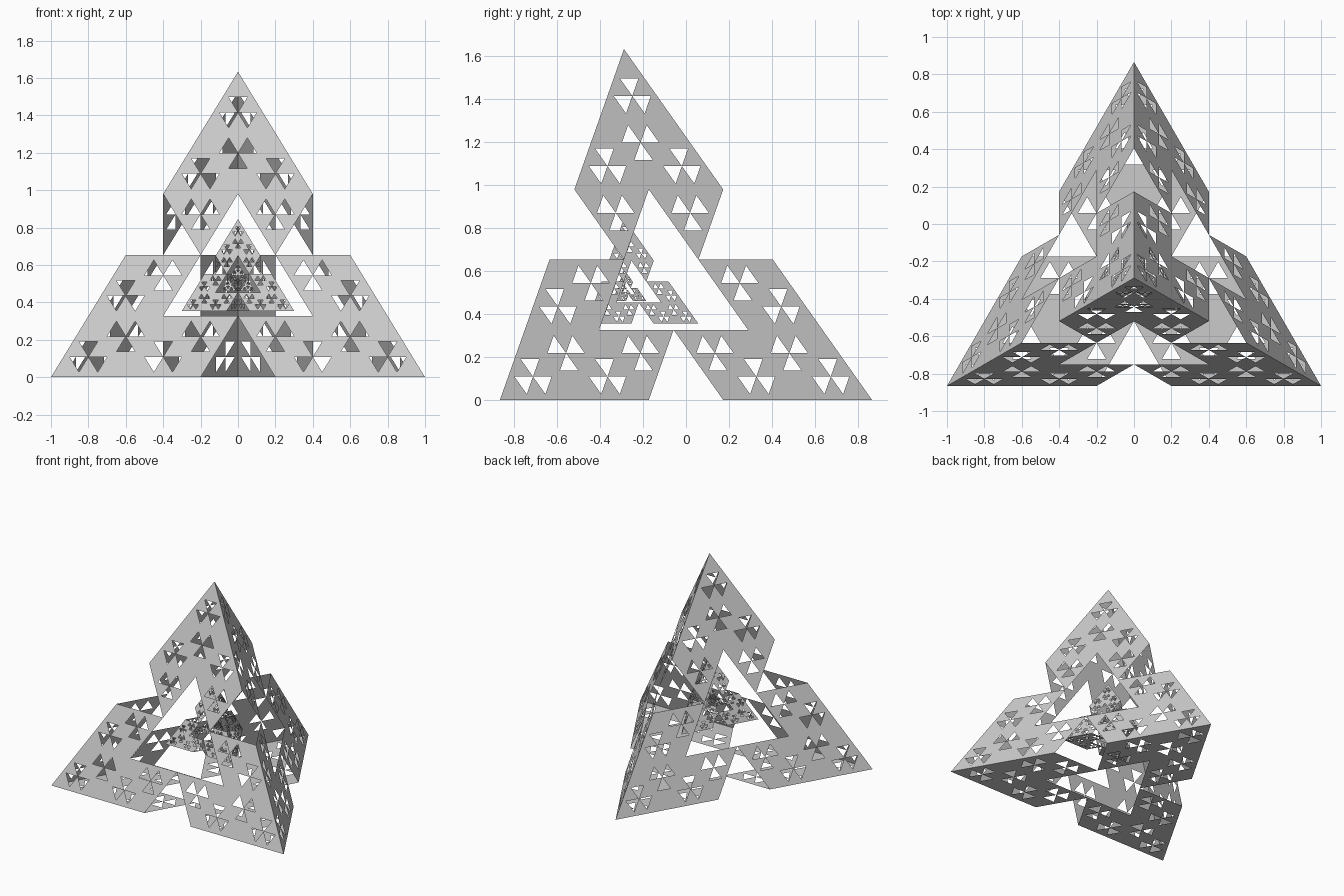
import bpy, bmesh, math
from mathutils import Vector

if "Cube" in bpy.data.objects:
    bpy.data.objects.remove(bpy.data.objects["Cube"])

H = math.sqrt(8 / 3)                       # height of a tetrahedron with edge 2
R3 = math.sqrt(3)
CORNERS = [Vector((-1, -R3 / 2, 0)), Vector((1, -R3 / 2, 0)),
           Vector((0, R3 / 2, 0)), Vector((0, -R3 / 6, H))]
CENTRE = sum(CORNERS, Vector()) / 4
FOCUS = Vector((0, -R3 / 6, 0.507))        # point the nested copies shrink towards
N = 5                                      # lattice divisions along each edge
BLADE = 0.25                               # hole edge relative to a lattice cell


def add_face(bm, pts, outward):
    """Flat polygon wound so that it faces outward."""
    n = (pts[1] - pts[0]).cross(pts[2] - pts[0])
    if n.dot(outward) < 0:
        pts = pts[::-1]
    bm.faces.new([bm.verts.new(p) for p in pts])


def add_cell(bm, tri, outward):
    """Triangle cell with three triangular holes meeting at its centre."""
    c = sum(tri, Vector()) / 3
    near = {}
    for i in range(3):
        for j in range(3):
            if i != j:
                k = 3 - i - j
                # hole corner belonging to vertex i, on the side of vertex j
                near[i, j] = c + (tri[i] - tri[k]) * BLADE
    for i in range(3):
        j, k = (i + 1) % 3, (i + 2) % 3
        add_face(bm, [tri[i], near[i, j], near[i, k]], outward)
        add_face(bm, [tri[i], tri[j], near[j, i], near[i, j]], outward)
        add_face(bm, [near[i, j], near[j, i], c], outward)


def add_panel(bm, a, b, c):
    """Tetrahedron side: edge notches and a large central opening."""
    outward = (a + b + c) / 3 - CENTRE

    def point(i, j):
        return a + (b - a) * (i / N) + (c - a) * (j / N)

    for i in range(N):
        for j in range(N - i):
            cells = [((i, j), (i + 1, j), (i, j + 1))]
            if i + j < N - 1:
                cells.append(((i + 1, j), (i + 1, j + 1), (i, j + 1)))
            for cell in cells:
                u = sum(p[0] for p in cell)
                v = sum(p[1] for p in cell)
                bary = sorted((u, v, 3 * N - u - v))
                notch = bary == [1, 7, 7]
                opening = bary[0] > 3
                if not (notch or opening):
                    add_cell(bm, [point(*p) for p in cell], outward)


def make_shell(name, scale):
    bm = bmesh.new()
    for skip in range(4):
        add_panel(bm, *[CORNERS[i] for i in range(4) if i != skip])
    bmesh.ops.remove_doubles(bm, verts=bm.verts, dist=1e-4)
    for v in bm.verts:
        v.co = FOCUS + (v.co - FOCUS) * scale
    mesh = bpy.data.meshes.new(name)
    bm.to_mesh(mesh)
    bm.free()
    bpy.context.collection.objects.link(bpy.data.objects.new(name, mesh))


# Outer pierced tetrahedron and its nested smaller copies
for level, name in enumerate(["outer_shell", "inner_shell", "small_shell", "core_shell"]):
    make_shell(name, 0.3 ** level)
